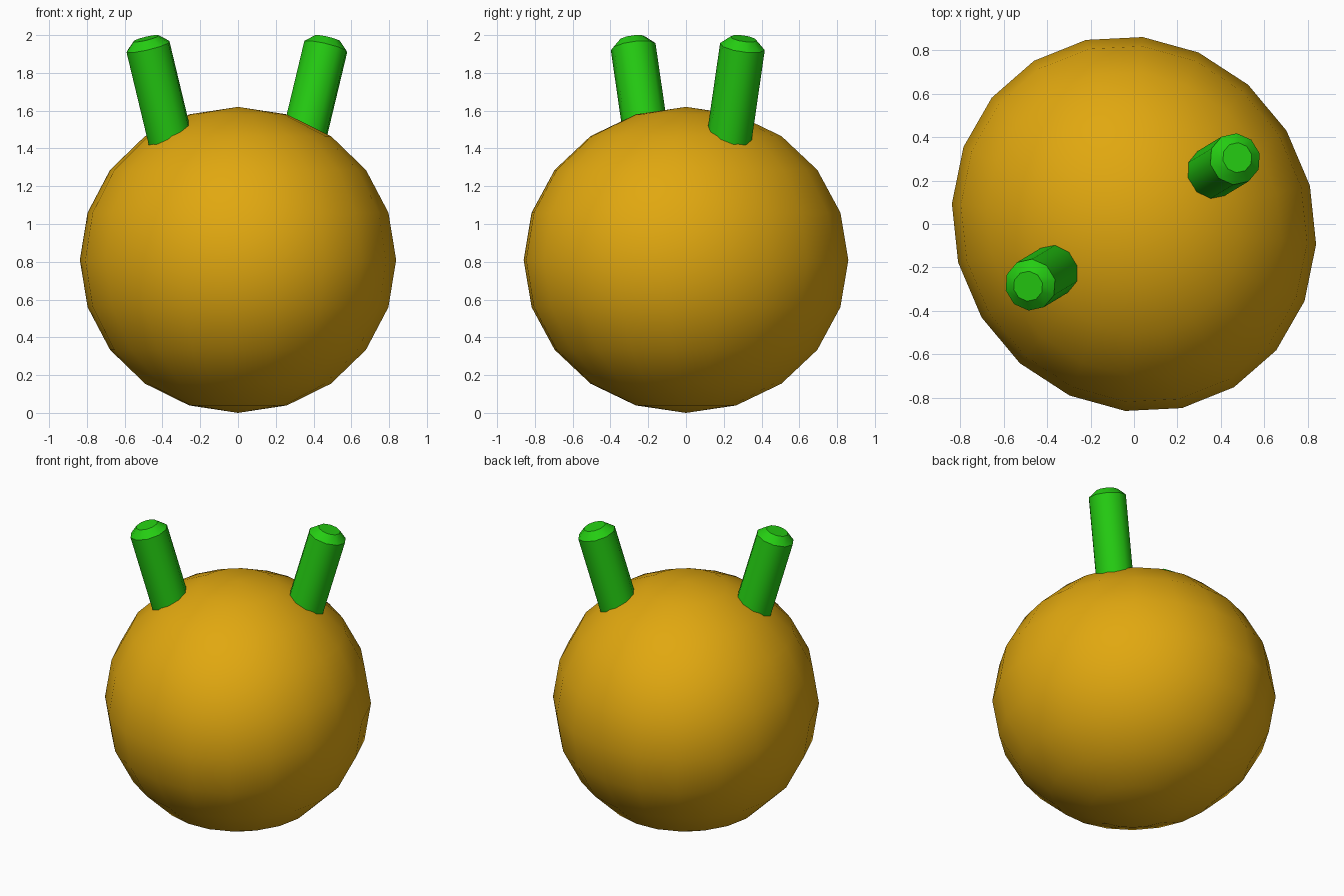
import bpy, math
from mathutils import Vector

if "Cube" in bpy.data.objects:
    bpy.data.objects.remove(bpy.data.objects["Cube"])

def material(name, color):
    m = bpy.data.materials.new(name)
    m.diffuse_color = (*color, 1)
    m.use_nodes = True
    m.node_tree.nodes["Principled BSDF"].inputs["Base Color"].default_value = m.diffuse_color
    return m

orange = material("orange", (0.75, 0.39, 0.005))
green = material("green", (0.018, 0.61, 0.006))

def finish(obj, name, mat, angle):
    obj.name = name
    obj.data.materials.append(mat)
    bpy.ops.object.shade_smooth_by_angle(angle=math.radians(angle))

# round body: slightly squashed low-poly sphere, turned towards the stalks
TURN = math.radians(31.5)
bpy.ops.mesh.primitive_uv_sphere_add(segments=20, ring_count=10, radius=1,
                                     location=(0, 0, 0.81), rotation=(0, 0, TURN))
body = bpy.context.object
body.scale = (0.822, 0.88, 0.81)
finish(body, "body", orange, 60)

# stalks: tilted cylinders with a chamfered tip, bases sunk into the body
def stalk(name, tip, direction, sides=10, r=0.12, r_tip=0.07, length=0.72, chamfer=0.045):
    profile = [(r, -length), (r, -chamfer), (r_tip, 0)]
    verts = [(a * math.cos(2 * math.pi * i / sides), a * math.sin(2 * math.pi * i / sides), z)
             for a, z in profile for i in range(sides)]
    faces = [(k * sides + i, k * sides + (i + 1) % sides,
              (k + 1) * sides + (i + 1) % sides, (k + 1) * sides + i)
             for k in range(2) for i in range(sides)]
    faces += [tuple(reversed(range(sides))), tuple(range(2 * sides, 3 * sides))]
    mesh = bpy.data.meshes.new(name)
    mesh.from_pydata(verts, [], faces)
    obj = bpy.data.objects.new(name, mesh)
    bpy.context.collection.objects.link(obj)
    obj.location = tip
    obj.rotation_euler = Vector(direction).to_track_quat('Z', 'Y').to_euler()
    bpy.ops.object.select_all(action='DESELECT')
    bpy.context.view_layer.objects.active = obj
    obj.select_set(True)
    finish(obj, name, green, 38)

stalk("right_stalk", (0.475, 0.305, 1.982), (0.24, 0.145, 1))
stalk("left_stalk", (-0.487, -0.286, 1.982), (-0.24, -0.145, 1))
